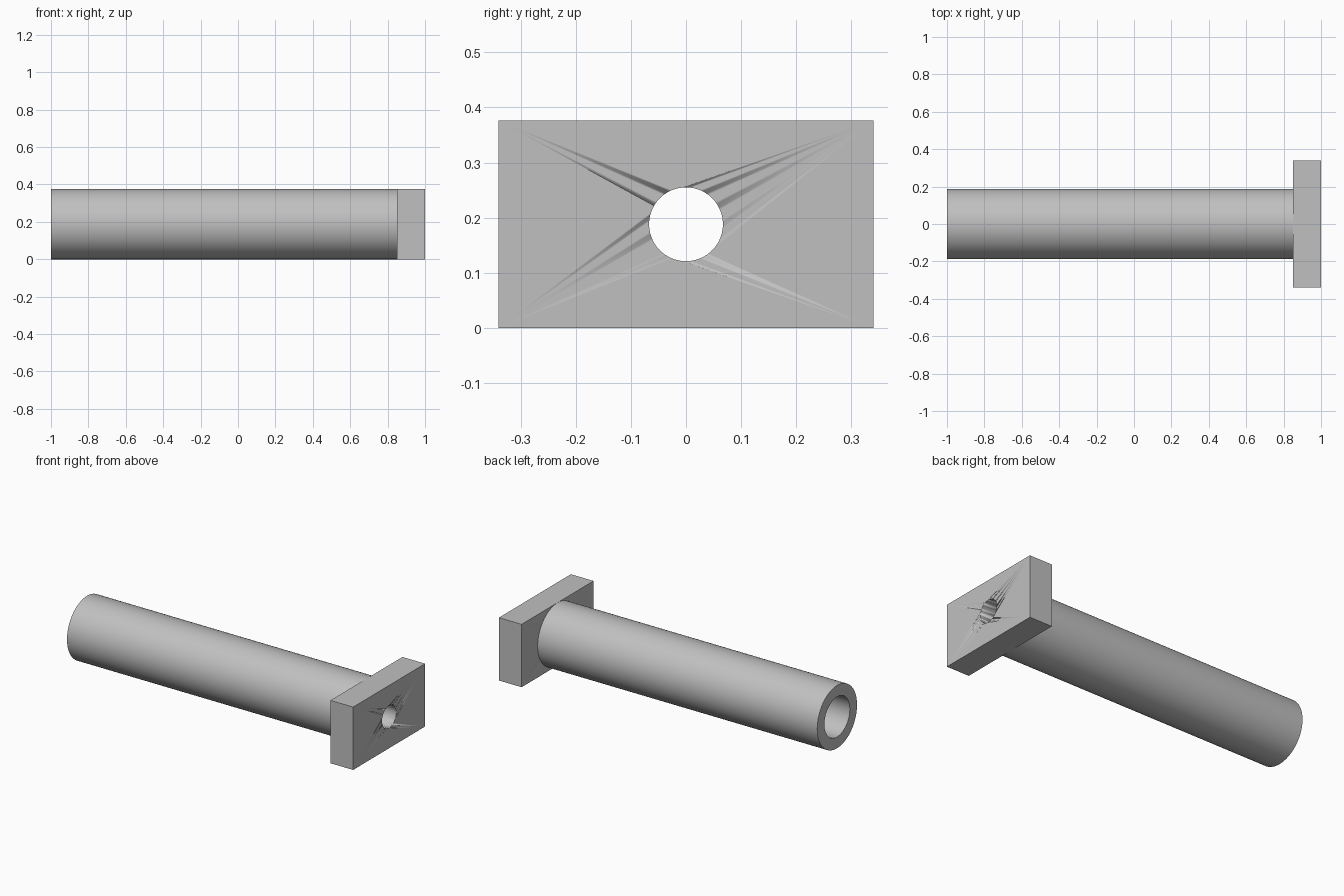
import bpy, bmesh, math

cube = bpy.data.objects.get("Cube")
if cube:
    bpy.data.objects.remove(cube, do_unlink=True)

R_OUT, R_BORE, R_HOLE = 0.188, 0.12, 0.067
X_END, X_PLATE, X_FRONT = -1.0, 0.85, 1.0
HALF_W, SIDES = 0.34, 96

grey = bpy.data.materials.new("plain grey")
grey.use_nodes = True
colour = (0.53, 0.53, 0.53, 1)
grey.diffuse_color = colour
grey.node_tree.nodes["Principled BSDF"].inputs["Base Color"].default_value = colour


def finish(name, bm):
    """Turn a bmesh into a smooth-by-angle object lying along x."""
    bmesh.ops.remove_doubles(bm, verts=bm.verts, dist=1e-5)
    bmesh.ops.recalc_face_normals(bm, faces=bm.faces)
    mesh = bpy.data.meshes.new(name)
    bm.to_mesh(mesh)
    bm.free()
    mesh.materials.append(grey)
    obj = bpy.data.objects.new(name, mesh)
    bpy.context.collection.objects.link(obj)
    bpy.ops.object.select_all(action='DESELECT')
    obj.select_set(True)
    bpy.context.view_layer.objects.active = obj
    bpy.ops.object.shade_smooth_by_angle(angle=math.radians(30))
    return obj


def lathe(name, profile):
    """Spin an (x, radius) profile around the shaft axis."""
    bm = bmesh.new()
    verts = [bm.verts.new((x, 0, R_OUT + r)) for x, r in profile]
    edges = [bm.edges.new(pair) for pair in zip(verts, verts[1:])]
    bmesh.ops.spin(bm, geom=verts + edges, cent=(0, 0, R_OUT), axis=(1, 0, 0),
                   angle=math.tau, steps=SIDES, use_duplicate=False)
    return finish(name, bm)


# Hollow shaft, butted against the plate
lathe("hollow_shaft", [(X_PLATE, R_OUT), (X_END, R_OUT),
                       (X_END, R_BORE), (X_PLATE, R_BORE)])

# Rectangular end plate
bm = bmesh.new()
bmesh.ops.create_cube(bm, size=1)
for v in bm.verts:
    v.co.x = X_FRONT if v.co.x > 0 else X_PLATE
    v.co.y *= 2 * HALF_W
    v.co.z = 2 * R_OUT if v.co.z > 0 else 0
plate = finish("end_plate", bm)

# Cutter for the small hole through the plate
cutter = lathe("hole_cutter", [(X_PLATE - 0.1, 0), (X_PLATE - 0.1, R_HOLE),
                               (X_FRONT + 0.1, R_HOLE), (X_FRONT + 0.1, 0)])
cutter.hide_render = True
cutter.hide_set(True)
cut = plate.modifiers.new("hole", 'BOOLEAN')
cut.operation = 'DIFFERENCE'
cut.solver = 'EXACT'
cut.object = cutter
